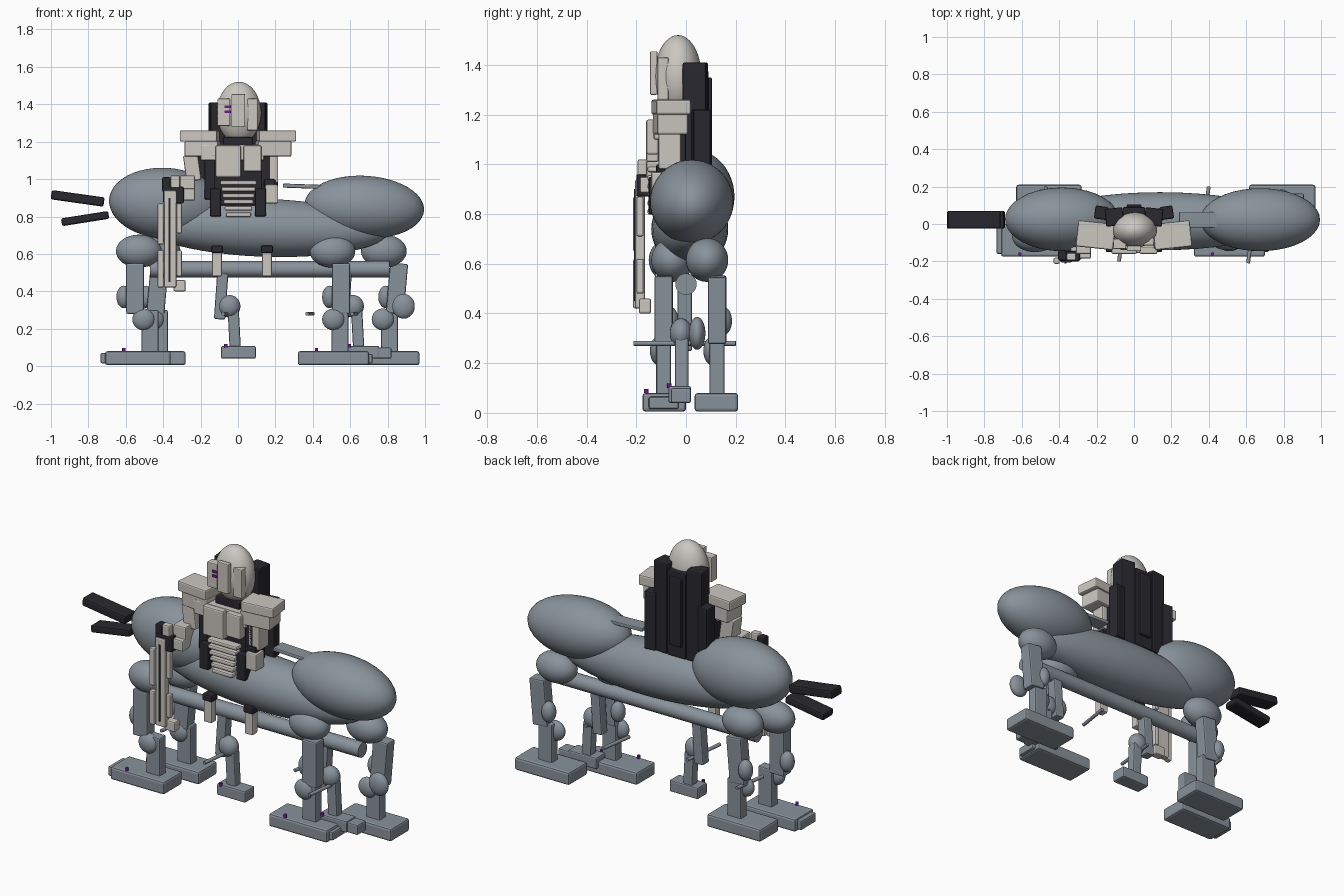
import bpy, math
from mathutils import Vector


def material(name, rgb):
    m = bpy.data.materials.new(name)
    m.diffuse_color = (*rgb, 1)
    return m


GREY = material("steel grey", (0.25, 0.29, 0.33))
CREAM = material("warm white", (0.60, 0.57, 0.53))
BLACK = material("charcoal", (0.021, 0.021, 0.028))
PURPLE = material("purple", (0.16, 0.01, 0.30))


def finish(name, mat):
    o = bpy.context.object
    o.name = name
    o.data.materials.append(mat)
    return o


def box(name, x0, x1, y0, y1, z0, z1, mat, bevel=0.008, tilt=0, turn=0):
    """Bevelled box given by its extents, tilted about y and turned about z."""
    bpy.ops.mesh.primitive_cube_add(
        size=1, location=((x0 + x1) / 2, (y0 + y1) / 2, (z0 + z1) / 2))
    o = finish(name, mat)
    o.scale = (x1 - x0, y1 - y0, z1 - z0)
    bpy.ops.object.transform_apply(location=False, rotation=False, scale=True)
    o.rotation_euler = (0, math.radians(tilt), math.radians(turn))
    if bevel:
        b = o.modifiers.new("bevel", "BEVEL")
        b.width = bevel
        b.segments = 2
    return o


def ball(name, x, y, z, rx, ry, rz, mat=GREY, tilt=0):
    bpy.ops.mesh.primitive_uv_sphere_add(
        segments=40, ring_count=24, radius=1, location=(x, y, z))
    o = finish(name, mat)
    o.scale = (rx, ry, rz)
    o.rotation_euler = (0, math.radians(tilt), 0)
    bpy.ops.object.shade_smooth()
    return o


def rod(name, a, b, r, mat=GREY):
    a, b = Vector(a), Vector(b)
    bpy.ops.mesh.primitive_cylinder_add(
        vertices=24, radius=r, depth=(b - a).length, location=(a + b) / 2)
    o = finish(name, mat)
    o.rotation_euler = (b - a).to_track_quat("Z", "Y").to_euler()
    bpy.ops.object.shade_smooth_by_angle()
    return o


# Barrel body with swollen ends
ball("body_middle", 0.14, 0.015, 0.74, 0.66, 0.155, 0.155, tilt=2)
ball("left_haunch", -0.385, 0.025, 0.87, 0.305, 0.17, 0.19, tilt=4)
ball("right_haunch", 0.675, 0.023, 0.85, 0.32, 0.168, 0.168, tilt=3)
rod("belly_beam", (-0.47, 0, 0.518), (0.81, 0, 0.518), 0.043)
box("back_fin", 0.24, 0.50, -0.02, 0.065, 0.95, 0.972, GREY, 0.006, tilt=2)

# Large legs: hip, upper leg, knee knobs, shin, foot
LEGS = [("left_front", -0.53, -0.065, -0.09, -0.55, -0.47, -0.71, -0.36),
        ("right_front", 0.505, -0.055, -0.09, 0.55, 0.545, 0.32, 0.70),
        ("left_rear", -0.43, 0.085, 0.125, -0.43, -0.42, -0.63, -0.28),
        ("right_rear", 0.78, 0.085, 0.125, 0.85, 0.81, 0.615, 0.97)]
for n, hx, hy, ly, ux, sx, f0, f1 in LEGS:
    front = ly < 0
    ball(n + "_hip", hx, hy, 0.615, 0.122, 0.085, 0.088)
    box(n + "_upper_leg", ux - 0.048, ux + 0.048, ly - 0.037, ly + 0.037,
        0.28, 0.55, GREY, tilt=0 if front else 5)
    box(n + "_shin", sx - 0.045, sx + 0.045, ly - 0.03, ly + 0.03, 0.06, 0.30, GREY)
    ball(n + "_knee", sx - 0.035, ly - 0.02, 0.25, 0.06, 0.035, 0.058)
    ball(n + "_thigh_knob", ux - 0.06, ly + 0.02, 0.37, 0.04, 0.04, 0.06)
    fy0, fy1 = (-0.175, 0.0) if front else (0.035, 0.21)
    box(n + "_foot", f0, f1, fy0, fy1, 0.005, 0.08, GREY, 0.012)
    if front:
        rod(n + "_foot_light", (f0 + 0.1, -0.16, 0.08), (f0 + 0.1, -0.16, 0.097),
            0.009, PURPLE)
box("left_front_toe", -0.735, -0.70, -0.16, -0.02, 0.015, 0.07, GREY)
box("right_front_toe", 0.68, 0.72, -0.15, -0.03, 0.015, 0.065, GREY)
ball("right_outer_knee", 0.885, 0.045, 0.32, 0.06, 0.033, 0.066)

# Thin side rods near the knees
for i, (x, y0, y1) in enumerate([(-0.08, -0.2, 0.06), (0.61, -0.21, 0.02),
                                 (0.37, 0.0, 0.2), (-0.50, 0.0, 0.2)]):
    rod(f"knee_rod_{i}", (x, y0, 0.28), (x + 0.03, y1, 0.28), 0.01)

# Small inner legs
for n, x in (("middle", 0), ("right_inner", 0.66)):
    box(n + "_thigh", x - 0.12, x - 0.06, -0.035, 0.025, 0.25, 0.50, GREY, tilt=4)
    ball(n + "_small_knee", x - 0.045, -0.02, 0.32, 0.058, 0.045, 0.06)
    box(n + "_small_shin", x - 0.05, x + 0.01, -0.045, 0.01, 0.09, 0.30, GREY, tilt=-3)
    box(n + "_small_foot", x - 0.09, x + 0.095, -0.07, 0.02, 0.04, 0.108, GREY)
    rod(n + "_small_light", (x - 0.065, -0.068, 0.10), (x - 0.065, -0.068, 0.118),
        0.009, PURPLE)
box("right_inner_brace", 0.72, 0.82, -0.06, 0.02, 0.04, 0.10, GREY)

# Rider stirrup legs under the body
for n, x in (("left", -0.112), ("right", 0.155)):
    box(n + "_stirrup", x - 0.027, x + 0.027, -0.125, -0.075, 0.48, 0.62, CREAM)
    box(n + "_stirrup_cap", x - 0.032, x + 0.032, -0.13, -0.07, 0.605, 0.645, BLACK)

# Head with face plates
ball("head", 0.005, -0.032, 1.355, 0.118, 0.094, 0.165, CREAM)
box("face_plate", -0.035, 0.038, -0.145, -0.115, 1.28, 1.455, CREAM, 0.005)
box("left_cheek", -0.11, -0.042, -0.133, -0.08, 1.285, 1.43, CREAM, 0.005)
box("right_cheek", 0.05, 0.105, -0.115, -0.07, 1.26, 1.43, CREAM, 0.005)
for z in (1.36, 1.386):
    box("eye", -0.072, -0.038, -0.139, -0.130, z - 0.007, z + 0.007, PURPLE, 0)
box("collar", -0.08, 0.08, -0.10, 0.03, 1.14, 1.225, BLACK)

# Torso
box("torso_core", -0.13, 0.13, -0.11, 0.03, 0.86, 1.16, BLACK)
box("chest", -0.20, 0.14, -0.13, -0.02, 1.10, 1.185, CREAM)
box("left_chest_plate", -0.12, 0.015, -0.16, -0.11, 1.01, 1.18, CREAM)
box("right_chest_plate", 0.03, 0.125, -0.16, -0.11, 1.04, 1.18, CREAM)
for i in range(6):
    w = 0.095 - 0.006 * i
    z = 0.98 - 0.034 * i
    box(f"rib_{i}", 0.0 - w, 0.005 + w, -0.155, -0.10, z - 0.012, z + 0.012, CREAM)
for n, s in (("left", -1), ("right", 1)):
    box(n + "_waist_guard", s * 0.12 - 0.03, s * 0.12 + 0.03, -0.15, -0.06,
        0.80, 0.95, BLACK)
    box(n + "_flank", s * 0.15 - 0.03, s * 0.15 + 0.03, -0.11, 0.0, 0.89, 1.14, BLACK)
    # Shoulder pads and upper arms
    box(n + "_shoulder", s * 0.205 - 0.10, s * 0.205 + 0.10, -0.13, 0.01,
        1.20, 1.26, CREAM, turn=s * 6)
    box(n + "_shoulder_base", s * 0.19 - 0.09, s * 0.19 + 0.09, -0.125, 0.0,
        1.12, 1.205, CREAM, turn=s * 6)

# Arms
box("left_upper_arm", -0.285, -0.205, -0.11, -0.02, 0.99, 1.13, CREAM, tilt=-8)
box("left_elbow", -0.31, -0.23, -0.16, -0.05, 0.89, 1.02, CREAM)
box("left_forearm", -0.34, -0.23, -0.185, -0.12, 0.885, 0.95, CREAM)
box("left_hand", -0.40, -0.29, -0.20, -0.145, 0.87, 0.96, BLACK)
box("right_upper_arm", 0.14, 0.215, -0.11, -0.02, 0.98, 1.13, CREAM)
box("right_elbow", 0.14, 0.20, -0.12, -0.03, 0.95, 1.0, BLACK)
box("right_forearm", 0.145, 0.215, -0.14, -0.06, 0.87, 0.97, CREAM)

# Long rifle hanging in the left hand
box("rifle_body", -0.395, -0.33, -0.205, -0.165, 0.42, 0.94, CREAM)
box("rifle_slot", -0.371, -0.361, -0.210, -0.203, 0.45, 0.90, BLACK, 0)
box("rifle_top", -0.405, -0.36, -0.195, -0.14, 0.93, 1.01, BLACK)
box("rifle_stock", -0.36, -0.31, -0.195, -0.155, 0.93, 1.02, CREAM)
for z0, z1 in ((0.42, 0.62), (0.65, 0.87)):
    box("rifle_left_rail", -0.43, -0.397, -0.213, -0.18, z0, z1, CREAM)
    box("rifle_right_rail", -0.328, -0.30, -0.20, -0.17, z0 + 0.06, z1, CREAM)
box("rifle_muzzle", -0.345, -0.28, -0.19, -0.14, 0.40, 0.46, CREAM)

# Back pack of stepped slabs
for s in (-1, 1):
    box("pack_tall_slab", s * 0.105 - 0.048, s * 0.105 + 0.048, -0.01, 0.085,
        0.88, 1.41, BLACK, turn=s * -6)
    box("pack_side_slab", s * 0.175 - 0.035, s * 0.175 + 0.035, 0.025, 0.095,
        0.88, 1.22, BLACK, turn=s * 8)
box("pack_center", -0.06, 0.06, 0.02, 0.09, 0.88, 1.38, BLACK)
box("pack_spine", -0.04, 0.04, 0.07, 0.105, 0.95, 1.35, BLACK)

# Twin tail barrels
box("upper_tail", -1.0, -0.715, -0.025, 0.07, 0.872, 0.922, BLACK, 0.01, tilt=8)
box("lower_tail", -0.945, -0.69, -0.025, 0.07, 0.768, 0.81, BLACK, 0.01, tilt=-9)
